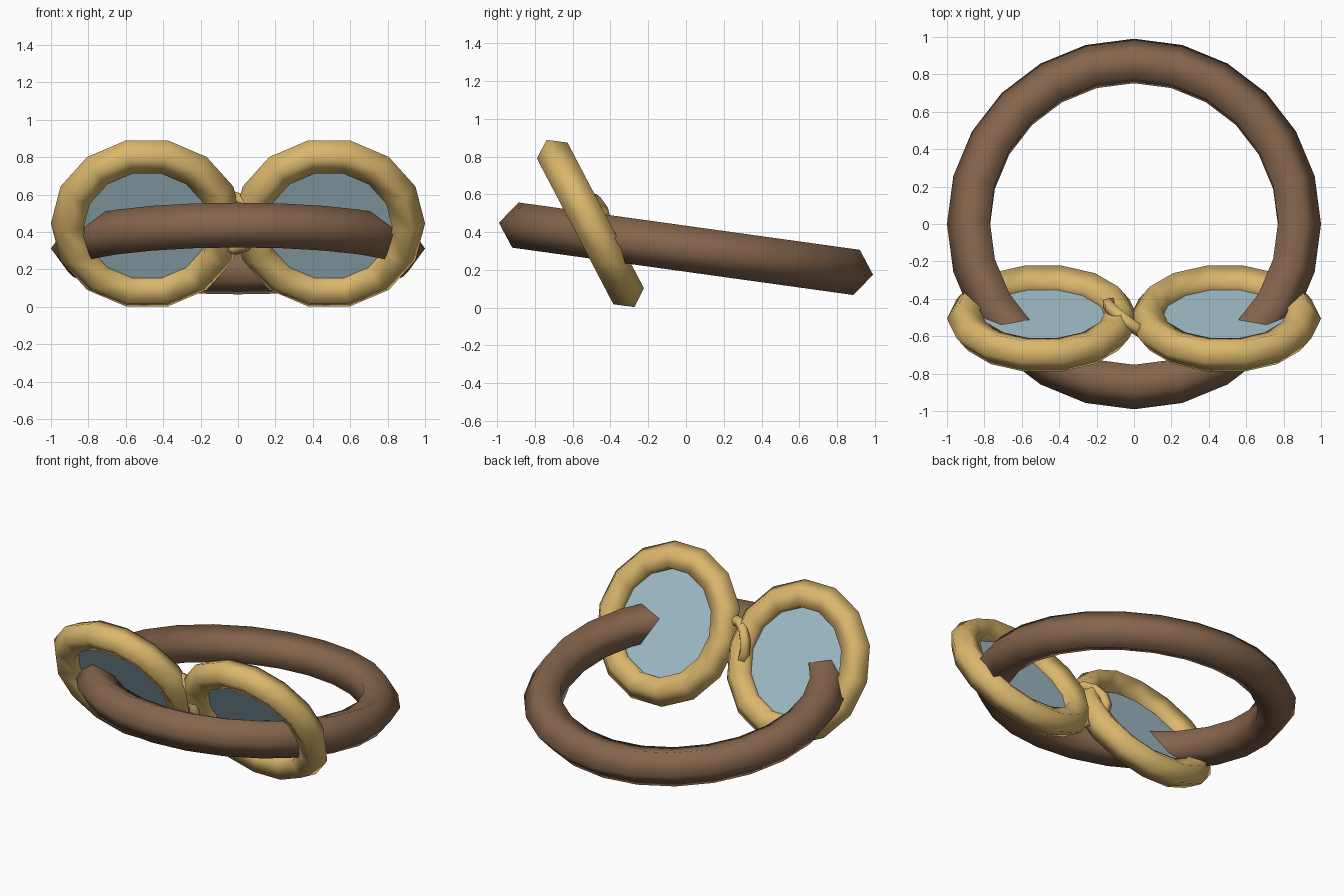
import bpy
from math import radians
from mathutils import Vector

cube = bpy.data.objects.get("Cube")
if cube:
    bpy.data.objects.remove(cube, do_unlink=True)


def material(name, color):
    mat = bpy.data.materials.new(name)
    mat.use_nodes = True
    mat.diffuse_color = (*color, 1)
    mat.node_tree.nodes["Principled BSDF"].inputs["Base Color"].default_value = (*color, 1)
    return mat


brass = material("brass", (0.70, 0.47, 0.15))
leather = material("brown leather", (0.235, 0.13, 0.073))
glass = material("pale blue glass", (0.38, 0.54, 0.61))


def ring(name, mat, location, rotation, major, minor, sides):
    """Tube ring with a five-sided cross-section."""
    bpy.ops.mesh.primitive_torus_add(
        major_segments=sides, minor_segments=5, major_radius=major,
        minor_radius=minor, location=location, rotation=rotation)
    obj = bpy.context.object
    obj.name = name
    obj.data.materials.append(mat)
    bpy.ops.object.shade_smooth()
    return obj


# Head strap, sloping down to the back
ring("strap", leather, (0, 0, 0.312), (radians(-7.9), 0, 0), 0.873, 0.127, 24)

# Eyepieces: tilted rim and glass on each side
tilt = (radians(117.7), 0, 0)
for side, x in (("left", 0.487), ("right", -0.487)):
    center = (x, -0.506, 0.446)
    ring(side + "_rim", brass, center, tilt, 0.417, 0.096, 14)
    bpy.ops.mesh.primitive_circle_add(
        vertices=14, radius=0.4, fill_type='NGON', location=center, rotation=tilt)
    lens = bpy.context.object
    lens.name = side + "_lens"
    lens.data.materials.append(glass)

# Small link joining the rims
axis = Vector((0.59, 0.8, 0.13))
ring("bridge_link", brass, (-0.025, -0.51, 0.45),
     axis.to_track_quat('Z', 'Y').to_euler(), 0.14, 0.035, 12)
